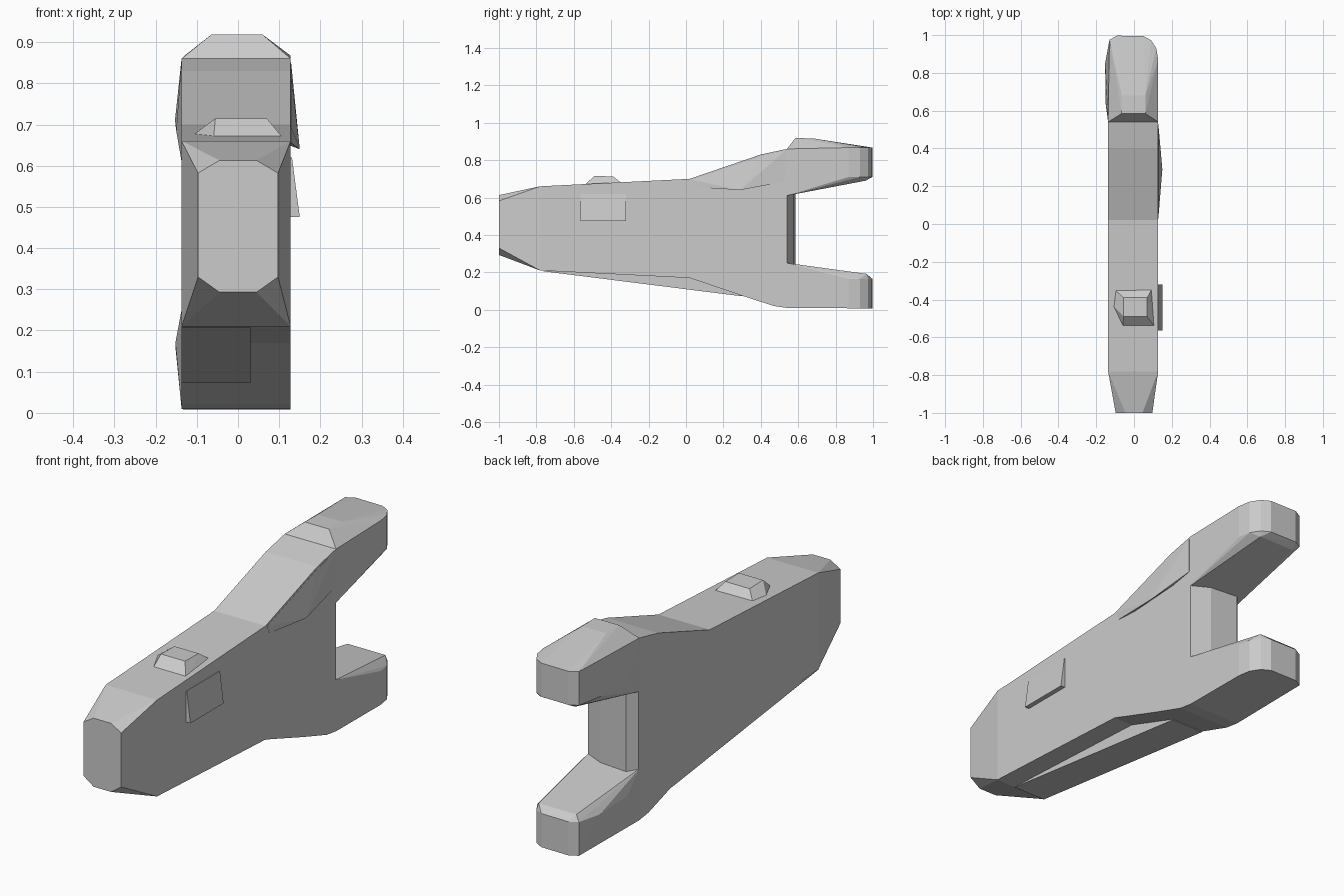
import bpy
import bmesh

cube = bpy.data.objects.get("Cube")
if cube:
    bpy.data.objects.remove(cube)

grey = bpy.data.materials.new("plain_grey")
grey.use_nodes = True
colour = (0.6, 0.6, 0.6, 1)
grey.diffuse_color = colour
grey.node_tree.nodes["Principled BSDF"].inputs["Base Color"].default_value = colour

LEFT, RIGHT = -0.137, 0.128   # the two flat flanks


def finish(name, bm):
    bmesh.ops.recalc_face_normals(bm, faces=bm.faces)
    mesh = bpy.data.meshes.new(name)
    bm.to_mesh(mesh)
    bm.free()
    mesh.materials.append(grey)
    obj = bpy.data.objects.new(name, mesh)
    bpy.context.collection.objects.link(obj)
    return obj


def hull(name, points):
    bm = bmesh.new()
    verts = [bm.verts.new(p) for p in points]
    result = bmesh.ops.convex_hull(bm, input=verts)
    loose = {g for g in result["geom_interior"] + result["geom_unused"]
             if isinstance(g, bmesh.types.BMVert)}
    bmesh.ops.delete(bm, geom=list(loose), context="VERTS")
    bmesh.ops.dissolve_limit(bm, angle_limit=0.02, verts=bm.verts, edges=bm.edges)
    return finish(name, bm)


def slab(name, profile, x0, x1):
    bm = bmesh.new()
    face = bm.faces.new([bm.verts.new((x0, y, z)) for y, z in profile])
    moved = bmesh.ops.extrude_face_region(bm, geom=[face])["geom"]
    verts = [g for g in moved if isinstance(g, bmesh.types.BMVert)]
    bmesh.ops.translate(bm, verts=verts, vec=(x1 - x0, 0, 0))
    return finish(name, bm)


def across(points, x0=LEFT, x1=RIGHT):
    return [(x, y, z) for x in (x0, x1) for y, z in points]


# Main body, widening towards the fork
slab("body", [(-0.78, 0.21), (0.02, 0.17), (0.3, 0.075), (0.47, 0.02),
              (0.54, 0.01), (0.54, 0.86), (0.4, 0.83), (0.02, 0.7),
              (-0.78, 0.66)], LEFT, RIGHT)

# Tapered nose with an eight-sided end
nose_end = [(s * x, -1, z) for s in (-1, 1)
            for x, z in ((0.097, 0.33), (0.045, 0.293), (0.045, 0.613), (0.097, 0.582))]
hull("nose", nose_end + across([(-0.78, 0.21), (-0.78, 0.66)]))

# Belly fin below the left half
hull("belly_fin", across([(-0.78, 0.208), (0.02, 0.18), (0.3, 0.15), (0.3, 0.072)],
                         LEFT, 0.03))

# Rounded plan of both prong tips
tip = [(RIGHT, 0.87), (0.118, 0.93), (0.09, 0.973), (0.05, 0.995),
       (-0.09, 0.997), (-0.13, 0.975)]

# Upper prong, with raised ridge and flared lower left edge
hull("upper_prong",
     across([(0.54, 0.61), (0.54, 0.86)])
     + [(x, y, z) for x, y in tip for z in (0.71, 0.867)]
     + across([(0.585, 0.918), (0.68, 0.916)], -0.065, 0.06)
     + across([(0.87, 0.69), (0.96, 0.69)], -0.1, 0.08)
     + [(-0.15, 0.64, 0.685), (-0.153, 0.85, 0.71)])

# Lower prong
hull("lower_prong",
     across([(0.54, 0.01), (0.54, 0.25)])
     + [(x, y, z) for x, y in tip for z in (0.008, 0.165)]
     + across([(0.87, 0.205), (0.965, 0.192)], -0.11, 0.085)
     + [(-0.152, 0.65, 0.17), (-0.152, 0.85, 0.16)])

# Folded wall between the prongs
hull("fork_wall", [(x, y, z) for z in (0.24, 0.63)
                   for x, y in ((RIGHT, 0.53), (RIGHT, 0.54), (0.04, 0.575),
                                (-0.1, 0.585), (LEFT, 0.545), (LEFT, 0.53))])

# Creased bulge on the left flank of the shoulder
hull("shoulder_bulge", across([(0.05, 0.655), (0.53, 0.685), (0.03, 0.695),
                               (0.4, 0.82), (0.53, 0.85)], 0.11, RIGHT + 0.001)
     + [(0.15, 0.29, 0.64)])

# Raised block on the top
hull("top_block", [(-0.11, -0.34, 0.67), (0.1, -0.335, 0.67), (0.115, -0.55, 0.66),
                   (-0.06, -0.55, 0.66), (-0.115, -0.43, 0.67)]
     + across([(-0.49, 0.715), (-0.39, 0.713)], -0.055, 0.07))

# Wedge plate on the left flank
hull("side_plate", across([(-0.565, 0.475), (-0.32, 0.475)], 0.12, 0.15)
     + across([(-0.565, 0.62), (-0.32, 0.62)], 0.12, 0.131))
